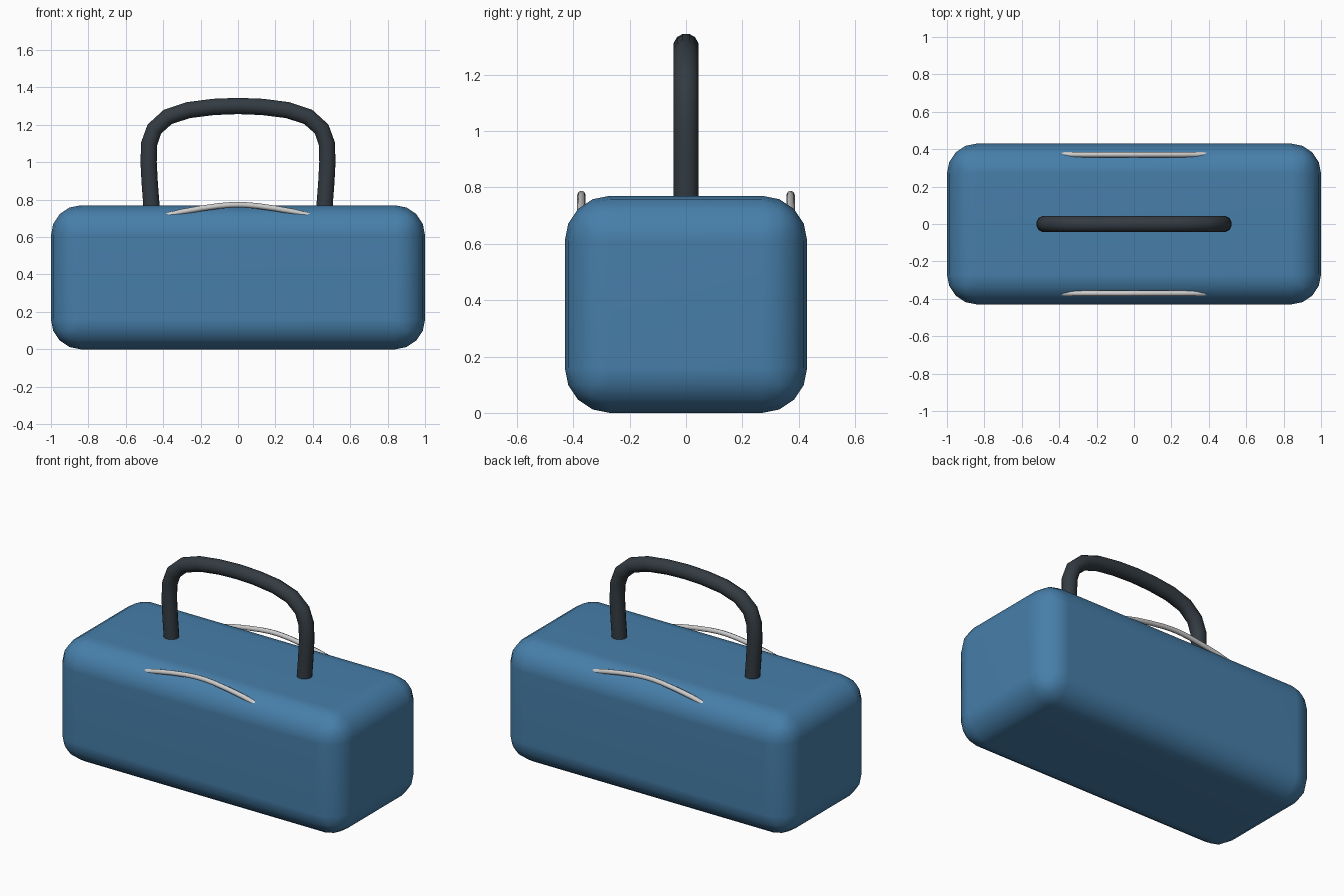
import bpy, math

if "Cube" in bpy.data.objects:
    bpy.data.objects.remove(bpy.data.objects["Cube"])


def paint(obj, name, rgb):
    mat = bpy.data.materials.get(name) or bpy.data.materials.new(name)
    mat.diffuse_color = (*rgb, 1)
    mat.use_nodes = True
    mat.node_tree.nodes["Principled BSDF"].inputs["Base Color"].default_value = mat.diffuse_color
    obj.data.materials.append(mat)


def smooth(obj):
    bpy.ops.object.select_all(action='DESELECT')
    bpy.context.view_layer.objects.active = obj
    obj.select_set(True)
    bpy.ops.object.shade_smooth_by_angle(angle=math.radians(50))


def tube(name, half, y, radius, res, tilt=0):
    # half: (x, z) points from left end to the centre, mirrored to the right
    pts = half + [(-x, z) for x, z in reversed(half[:-1])]
    cu = bpy.data.curves.new(name, 'CURVE')
    cu.dimensions = '3D'
    cu.bevel_depth = radius
    cu.bevel_resolution = res
    cu.use_fill_caps = True
    sp = cu.splines.new('POLY')
    sp.points.add(len(pts) - 1)
    for p, (x, z) in zip(sp.points, pts):
        p.co = (x, y, z, 1)
        p.tilt = tilt
    obj = bpy.data.objects.new(name, cu)
    bpy.context.collection.objects.link(obj)
    bpy.ops.object.select_all(action='DESELECT')
    bpy.context.view_layer.objects.active = obj
    obj.select_set(True)
    bpy.ops.object.convert(target='MESH')
    obj = bpy.context.object
    obj.name = name
    smooth(obj)
    return obj


# Rounded bag body, flat panels kept evenly shaded
bpy.ops.mesh.primitive_cube_add(size=1, location=(0, 0, 0.385))
body = bpy.context.object
body.name = "bag_body"
body.scale = (2, 0.86, 0.77)
bpy.ops.object.transform_apply(location=False, rotation=False, scale=True)
bev = body.modifiers.new("round", 'BEVEL')
bev.width = 0.16
bev.segments = 4
bpy.ops.object.modifier_apply(modifier="round")
smooth(body)
body.modifiers.new("even_shading", 'WEIGHTED_NORMAL').keep_sharp = True
paint(body, "blue_fabric", (0.062, 0.21, 0.40))

# Carry handle
handle = tube("carry_handle",
              [(-0.46, 0.70), (-0.463, 0.77), (-0.472, 0.89), (-0.478, 1.0),
               (-0.475, 1.10), (-0.447, 1.178), (-0.375, 1.243),
               (-0.265, 1.279), (-0.13, 1.296), (0, 1.301)],
              0, 0.045, 4, math.radians(15))
paint(handle, "dark_grip", (0.033, 0.044, 0.054))

# Zip trims along the two long top edges, ends sinking into the body
for side, y in (("front", -0.371), ("back", 0.371)):
    trim = tube(side + "_zip_trim",
                [(-0.42, 0.705), (-0.3, 0.735), (-0.2, 0.753),
                 (-0.1, 0.767), (-0.04, 0.772), (0, 0.773)],
                y, 0.015, 2)
    paint(trim, "pale_trim", (0.72, 0.73, 0.73))
